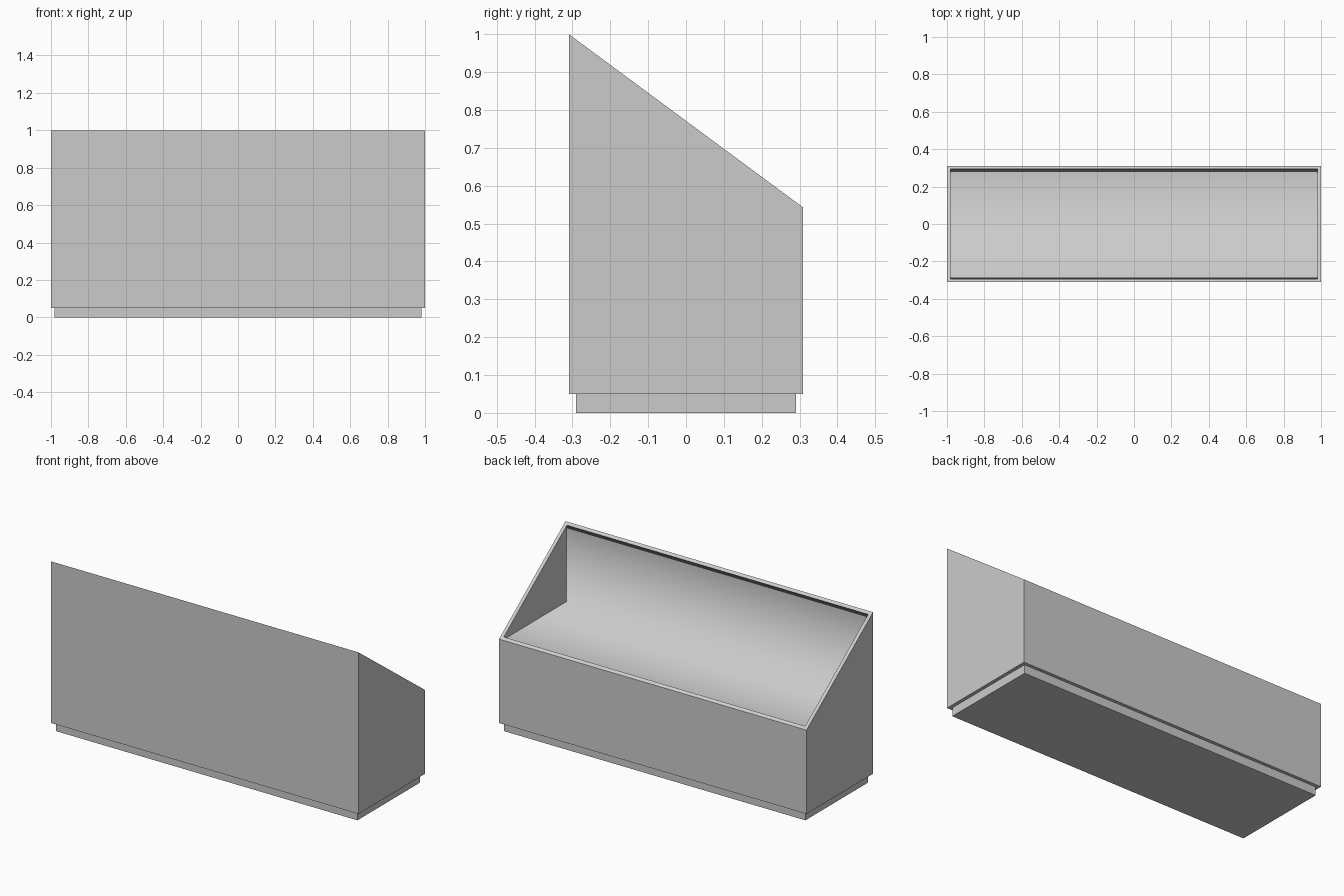
import bpy
import bmesh

cube = bpy.data.objects.get("Cube")
if cube:
    bpy.data.objects.remove(cube, do_unlink=True)

HALF_X, HALF_Y = 1.0, 0.309
INNER_X, INNER_Y = 0.98, 0.293
BASE_TOP, FRONT_TOP, BACK_TOP = 0.05, 1.0, 0.543
FLOOR_Z = 0.54
GAP = 0.013


def make_material(name, value):
    mat = bpy.data.materials.new(name)
    mat.use_nodes = True
    colour = (value, value, value, 1)
    mat.diffuse_color = colour
    mat.node_tree.nodes["Principled BSDF"].inputs["Base Color"].default_value = colour
    return mat


grey = make_material("light grey", 0.6)
dark = make_material("dark grey", 0.05)


def finish(bm, name, mats):
    mesh = bpy.data.meshes.new(name)
    bm.to_mesh(mesh)
    bm.free()
    for mat in mats:
        mesh.materials.append(mat)
    obj = bpy.data.objects.new(name, mesh)
    bpy.context.collection.objects.link(obj)


def block(bm, half_x, half_y, low, high):
    bmesh.ops.create_cube(bm, size=2)
    for v in bm.verts:
        v.co.x *= half_x
        v.co.y *= half_y
        v.co.z = high if v.co.z > 0 else low


def rim_height(y):
    return FRONT_TOP + (BACK_TOP - FRONT_TOP) * (y + HALF_Y) / (2 * HALF_Y)


def sign(value):
    return 1 if value > 0 else -1


# Recessed plinth
bm = bmesh.new()
block(bm, INNER_X, 0.29, 0, BASE_TOP)
finish(bm, "plinth", [grey])

# Housing with a sloping rim and a hollow inside
bm = bmesh.new()
block(bm, HALF_X, HALF_Y, BASE_TOP, FRONT_TOP)
bm.normal_update()
top = max(bm.faces, key=lambda f: f.normal.z)
for v in top.verts:
    v.co.z = rim_height(v.co.y)
bm.normal_update()
bmesh.ops.inset_individual(bm, faces=[top], thickness=0.01)
for v in top.verts:
    v.co.x = sign(v.co.x) * INNER_X
    v.co.y = sign(v.co.y) * INNER_Y
    v.co.z = rim_height(v.co.y)
floor = bmesh.ops.extrude_discrete_faces(bm, faces=[top])["faces"][0]
for v in floor.verts:
    v.co.z = FLOOR_Z - 0.01
bm.normal_update()

# Dark hollow behind the liner; the end walls stay light
floor.material_index = 1
for edge in floor.edges:
    for f in edge.link_faces:
        if abs(f.normal.y) > 0.9:
            f.material_index = 1
finish(bm, "housing", [grey, dark])

# Smooth liner forming the inner front wall and the floor
bm = bmesh.new()
wall_y = 0.004 - INNER_Y
profile = [(wall_y, rim_height(wall_y) - GAP),
           (wall_y, FLOOR_Z),
           (INNER_Y - GAP, FLOOR_Z)]
rows = [[bm.verts.new((x, y, z)) for x in (-INNER_X, INNER_X)] for y, z in profile]
for a, b in zip(rows, rows[1:]):
    face = bm.faces.new((a[0], a[1], b[1], b[0]))
    face.smooth = True
bm.normal_update()
finish(bm, "inner_liner", [grey])
